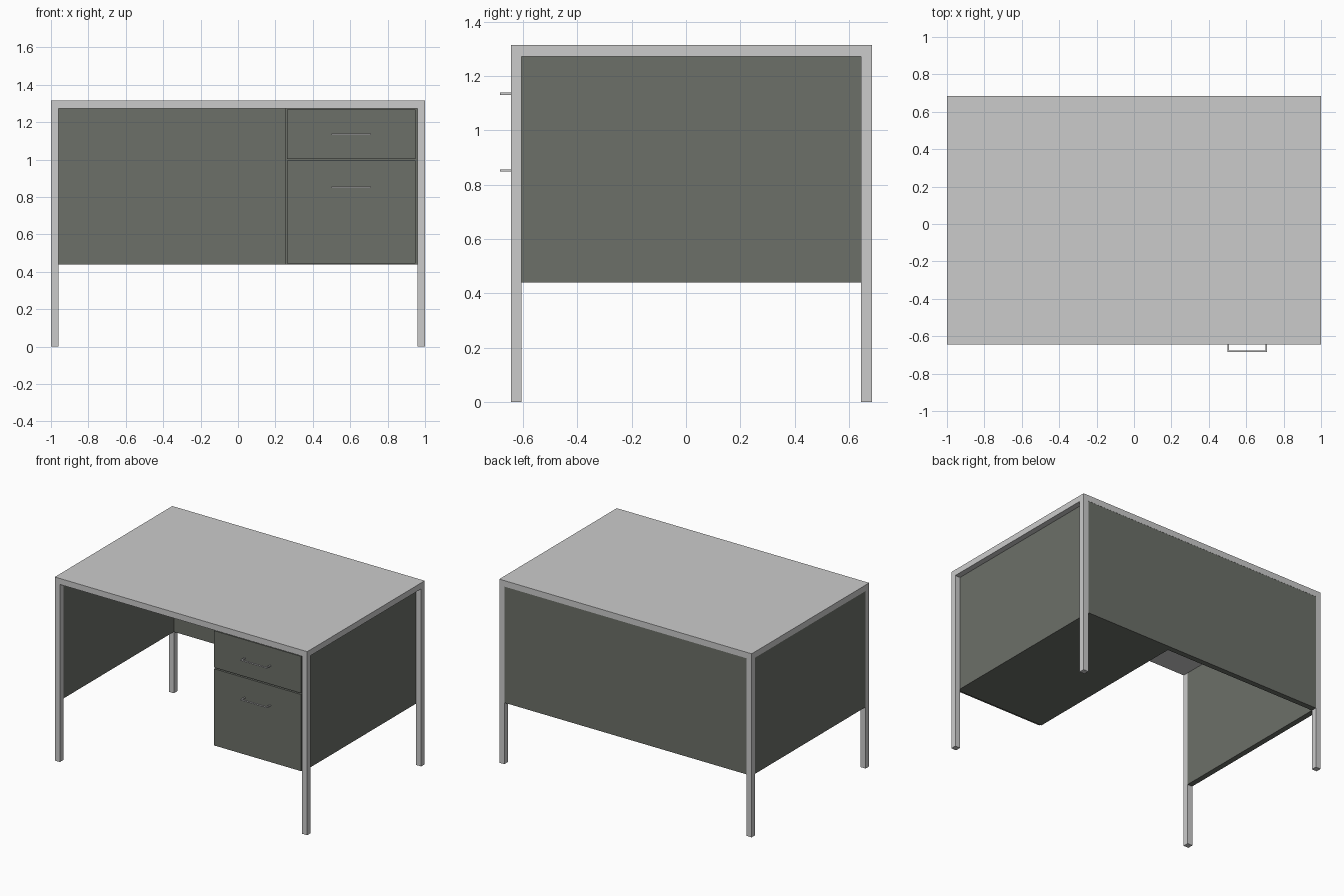
import bpy, bmesh

if "Cube" in bpy.data.objects:
    bpy.data.objects.remove(bpy.data.objects["Cube"])


def paint(name, color):
    mat = bpy.data.materials.new(name)
    mat.diffuse_color = color
    mat.use_nodes = True
    mat.node_tree.nodes["Principled BSDF"].inputs["Base Color"].default_value = mat.diffuse_color
    return mat


panel_paint = paint("panel_grey", (0.15, 0.16, 0.14, 1))


def box(name, x, y, z, mat=None):
    """Box from (min, max) ranges on each axis."""
    bm = bmesh.new()
    bmesh.ops.create_cube(bm, size=1)
    for v in bm.verts:
        v.co = [r[0] if c < 0 else r[1] for c, r in zip(v.co, (x, y, z))]
    mesh = bpy.data.meshes.new(name)
    bm.to_mesh(mesh)
    bm.free()
    obj = bpy.data.objects.new(name, mesh)
    bpy.context.collection.objects.link(obj)
    if mat:
        mesh.materials.append(mat)
    return obj


FRONT, BACK, T = -0.645, 0.685, 0.04
LOW, UNDER, TOP = 0.44, 1.272, 1.315

# Desk top and four square legs
box("desk_top", (-1, 1), (FRONT, BACK), (UNDER, TOP))
for side, x in (("left", (-1, -1 + T)), ("right", (1 - T, 1))):
    box("front_leg_" + side, x, (FRONT, FRONT + T), (0, UNDER))
    box("back_leg_" + side, x, (BACK - T, BACK), (0, UNDER))

# Flush left and back panels
box("left_panel", (-1 + 0.001, -1 + T), (FRONT + T, BACK - T), (LOW, UNDER), panel_paint)
box("back_panel", (-1 + T, 1 - T), (BACK - T, BACK - 0.001), (LOW, UNDER), panel_paint)

# Drawer cabinet, its right side set in behind the legs
box("drawer_cabinet", (0.255, 0.96), (FRONT + 0.018, BACK - T), (LOW, UNDER), panel_paint)

# Drawer fronts with thin bracket handles
for name, z, hz in (("upper", (1.003, 1.267), 1.135), ("lower", (0.445, 0.994), 0.852)):
    box(name + "_drawer_front", (0.261, 0.948), (FRONT + 0.002, FRONT + 0.018), z, panel_paint)
    grip = (hz - 0.004, hz + 0.004)
    box(name + "_handle_bar", (0.5, 0.71), (-0.685, -0.677), grip)
    for side, x in (("left", 0.5), ("right", 0.702)):
        box(f"{name}_handle_post_{side}", (x, x + 0.008), (-0.677, FRONT + 0.002), grip)
